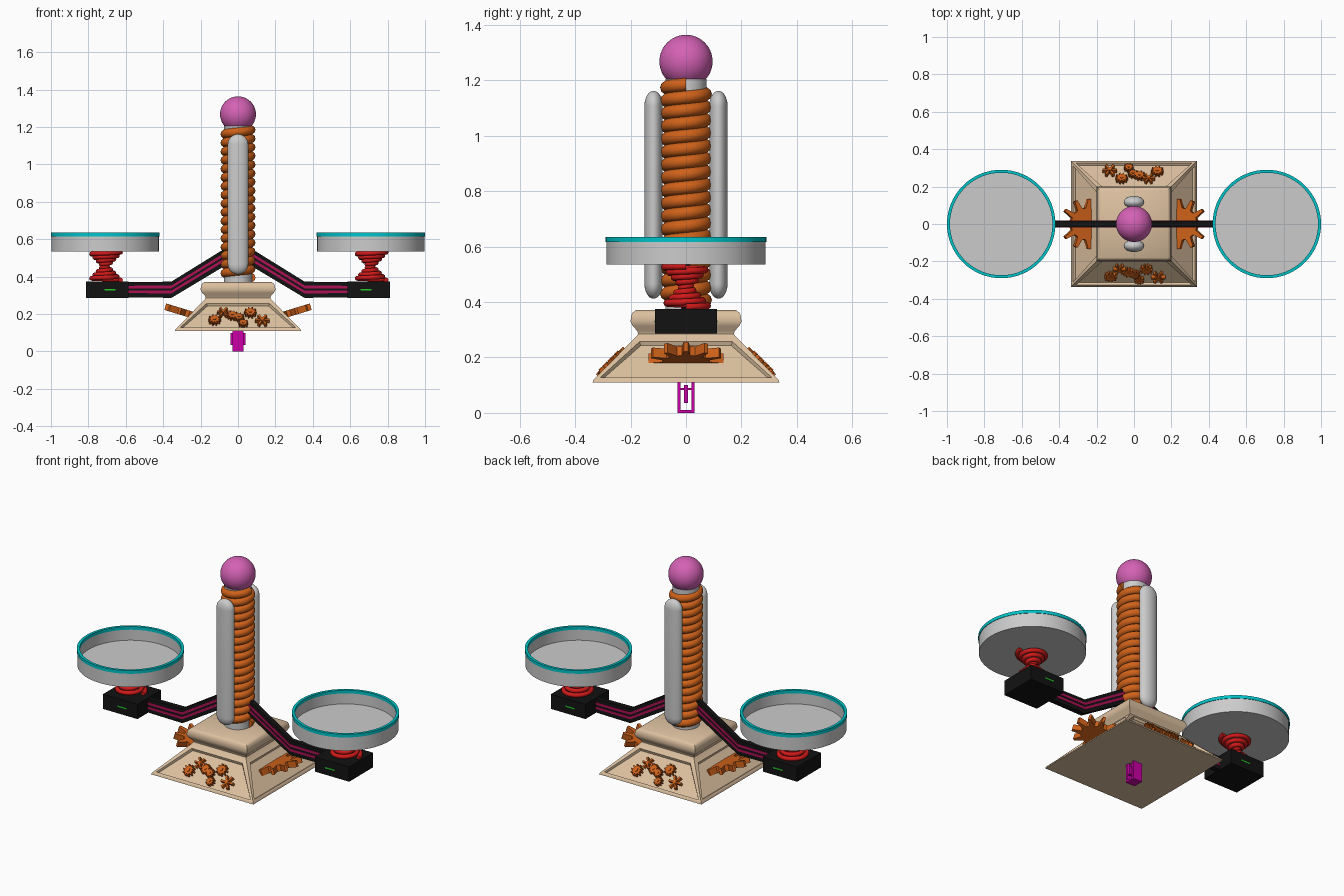
import bpy, bmesh
from math import sin, cos, pi, radians, hypot
from mathutils import Matrix, Vector

if "Cube" in bpy.data.objects:
    bpy.data.objects.remove(bpy.data.objects["Cube"])


def mat(name, r, g, b):
    m = bpy.data.materials.new(name)
    m.diffuse_color = (r, g, b, 1)
    m.use_nodes = True
    m.node_tree.nodes["Principled BSDF"].inputs["Base Color"].default_value = m.diffuse_color
    return m


TAN = mat("tan", 0.72, 0.53, 0.35)
ORANGE = mat("orange", 0.62, 0.12, 0.01)
PINK = mat("pink", 0.66, 0.12, 0.46)
BLACK = mat("black", 0.006, 0.006, 0.006)
RED = mat("red", 0.65, 0.01, 0.01)
CRIMSON = mat("crimson", 0.42, 0.005, 0.09)
CYAN = mat("cyan", 0.0, 0.55, 0.58)
GREEN = mat("green", 0.02, 0.6, 0.02)
MAGENTA = mat("magenta", 0.6, 0.0, 0.38)


def finish(name, bm, material=None, matrix=None, angle=40):
    bmesh.ops.recalc_face_normals(bm, faces=bm.faces)
    me = bpy.data.meshes.new(name)
    bm.to_mesh(me)
    bm.free()
    if matrix is not None:
        me.transform(matrix)
    me.shade_smooth()
    me.set_sharp_from_angle(angle=radians(angle))
    ob = bpy.data.objects.new(name, me)
    bpy.context.collection.objects.link(ob)
    if material:
        me.materials.append(material)
    return ob


def box(name, lo, hi, material=None):
    bm = bmesh.new()
    size = [b - a for a, b in zip(lo, hi)]
    mid = [(a + b) / 2 for a, b in zip(lo, hi)]
    bmesh.ops.create_cube(bm, size=1, matrix=Matrix.Translation(mid) @ Matrix.Diagonal((*size, 1)))
    return finish(name, bm, material)


def lathe(name, profile, material=None, matrix=None, seg=64):
    bm = bmesh.new()
    vs = [bm.verts.new((r, 0, z)) for r, z in profile]
    es = [bm.edges.new(p) for p in zip(vs, vs[1:])]
    bmesh.ops.spin(bm, geom=vs + es, cent=(0, 0, 0), axis=(0, 0, 1), angle=2 * pi, steps=seg)
    bmesh.ops.remove_doubles(bm, verts=bm.verts, dist=1e-5)
    return finish(name, bm, material, matrix)


def prism(name, outline, depth, material=None, matrix=None):
    """Extrude a flat XY outline symmetrically along local z."""
    bm = bmesh.new()
    f = bm.faces.new([bm.verts.new((x, y, -depth / 2)) for x, y in outline])
    ext = bmesh.ops.extrude_face_region(bm, geom=[f])["geom"]
    bmesh.ops.translate(bm, vec=(0, 0, depth), verts=[v for v in ext if isinstance(v, bmesh.types.BMVert)])
    return finish(name, bm, material, matrix)


def coil(name, center, z0, z1, turns, radius_at, wire, material, phase=0.0):
    """Tube swept along a helix; radius_at(t) gives the radius for t in 0..1."""
    n, sides = int(turns * 36), 10
    bm = bmesh.new()
    rings = []
    for i in range(n + 1):
        t = i / n
        a = 2 * pi * turns * t + phase
        out = Vector((cos(a), sin(a), 0))
        c = Vector((*center, z0 + (z1 - z0) * t)) + out * radius_at(t)
        rings.append([bm.verts.new(c + out * wire * cos(2 * pi * k / sides)
                                   + Vector((0, 0, wire * sin(2 * pi * k / sides)))) for k in range(sides)])
    for p, q in zip(rings, rings[1:]):
        for k in range(sides):
            bm.faces.new((p[k], p[(k + 1) % sides], q[(k + 1) % sides], q[k]))
    bm.faces.new(rings[0])
    bm.faces.new(rings[-1])
    return finish(name, bm, material)


def gear(name, teeth, r_in, r_out, tip, depth, matrix):
    pts = []
    for i in range(teeth):
        for f, r in ((-0.3, r_in), (-tip, r_out), (tip, r_out), (0.3, r_in)):
            a = 2 * pi * (i + f) / teeth
            pts.append((r * cos(a), r * sin(a)))
    return prism(name, pts, depth, ORANGE, matrix)


# Base: square rings with recessed panels on the sloping sides
profile = [(0.337, 0.11), (0.335, 0.118), (0.18, 0.275), (0.173, 0.285), (0.175, 0.295), (0.192, 0.313),
           (0.2, 0.33), (0.198, 0.35), (0.192, 0.362), (0.18, 0.371)]
bm = bmesh.new()
rings = [[bm.verts.new((sx * h, sy * h, z)) for sx, sy in ((-1, -1), (1, -1), (1, 1), (-1, 1))]
         for h, z in profile]
panels = []
for j, (p, q) in enumerate(zip(rings, rings[1:])):
    for k in range(4):
        f = bm.faces.new((p[k], p[(k + 1) % 4], q[(k + 1) % 4], q[k]))
        if j == 1:
            panels.append(f)
bm.faces.new(rings[0][::-1])
bm.faces.new(rings[-1])
bm.normal_update()
bmesh.ops.inset_individual(bm, faces=panels, thickness=0.028)
bmesh.ops.inset_individual(bm, faces=panels, thickness=0.008, depth=-0.014)
finish("base", bm, TAN)

# Small gear clusters on the front and back panels: x, z, radius, teeth
small = [(-0.125, 0.168, 0.034, 10), (-0.078, 0.208, 0.034, 6), (-0.03, 0.192, 0.03, 10), (0.005, 0.182, 0.027, 10),
         (0.028, 0.15, 0.026, 10), (0.066, 0.207, 0.034, 10), (0.13, 0.165, 0.04, 6)]
slope = radians(45)
for side, turn in (("front", 0), ("back", pi)):
    for i, (x, z, r, n) in enumerate(small):
        y = -(0.335 - (z - 0.118) * 0.155 / 0.157) + 0.004
        m = Matrix.Rotation(turn, 4, 'Z') @ Matrix.Translation((x, y, z)) @ Matrix.Rotation(slope, 4, 'X')
        gear(f"{side}_gear_{i + 1}", n, r * (0.68 if n > 6 else 0.35), r, 0.16, 0.022, m)
        gear(f"{side}_gear_hub_{i + 1}", 8, r * 0.28, r * 0.28, 0.2, 0.03, m)

# Large spiked gears through the left and right sides
for side, turn in (("right", 0), ("left", pi)):
    m = (Matrix.Rotation(turn, 4, 'Z') @ Matrix.Translation((0.26, 0, 0.2))
         @ Matrix.Rotation(radians(-17), 4, 'Y'))
    gear(f"{side}_large_gear", 11, 0.085, 0.135, 0.1, 0.036, m)

# Hanging open frame below the base
for s in (-1, 1):
    box("frame_upright", (-0.03, s * 0.025 - 0.006, 0), (0.03, s * 0.025 + 0.006, 0.112), MAGENTA)
    box("frame_ear", (s * 0.034 - 0.005, -0.008, 0.035), (s * 0.034 + 0.005, 0.008, 0.1), MAGENTA)
box("frame_floor", (-0.03, -0.03, 0), (0.03, 0.03, 0.01), MAGENTA)
box("frame_crossbar", (-0.03, -0.03, 0.082), (0.03, 0.03, 0.09), MAGENTA)
box("frame_core", (-0.034, -0.007, 0.035), (0.034, 0.007, 0.085), MAGENTA)

# Column, its coil, and the ball on top
lathe("column", [(0, 0.36), (0.074, 0.36), (0.074, 1.205), (0, 1.205)])
coil("column_coil", (0, 0), 0.395, 1.185, 17, lambda t: 0.069, 0.0245, ORANGE)
bm = bmesh.new()
bmesh.ops.create_uvsphere(bm, u_segments=48, v_segments=24, radius=0.096, matrix=Matrix.Translation((0, 0, 1.268)))
finish("ball", bm, PINK)

# Flattened capsules in front of and behind the column
R, N = 0.055, 10
cap = [(R * sin(pi / 2 * i / N), 0.412 + R - R * cos(pi / 2 * i / N)) for i in range(N + 1)]
cap += [(r, 1.574 - z) for r, z in reversed(cap)]
for name, s in (("front_capsule", -1), ("back_capsule", 1)):
    lathe(name, cap, None, Matrix.Translation((0, s * 0.117, 0)) @ Matrix.Diagonal((1, 0.6, 1, 1)), 32)

path = [(0.0, 0.547), (0.356, 0.33), (0.6, 0.33)]


def band(offset, half, s, x0=0.0):
    """Outline of a bent strip following the arm's centre line."""
    k = hypot(0.356, 0.217) / 0.356
    f = [k, (k + 1) / 2, 1]
    top = [(s * x, z + (offset + half) * g) for (x, z), g in zip(path, f)]
    bot = [(s * x, z + (offset - half) * g) for (x, z), g in zip(path, f)]
    return top + bot[::-1]


upright = Matrix.Rotation(pi / 2, 4, 'X')
for side, s in (("left", -1), ("right", 1)):
    cx = s * 0.71
    # Bent arm with inlaid strips
    prism(f"{side}_arm", band(0, 0.04, s), 0.03, BLACK, upright)
    for tag, off in (("upper", 0.014), ("lower", -0.011)):
        prism(f"{side}_arm_{tag}_strip", band(off, 0.007, s), 0.035, CRIMSON, upright)
    # Arm-end box with indicator lights front and back
    xa, xb = sorted((s * 0.585, s * 0.812))
    box(f"{side}_arm_box", (xa, -0.112, 0.287), (xb, 0.112, 0.375), BLACK)
    for t in (-1, 1):
        xl = s * 0.685
        ya, yb = sorted((t * 0.11, t * 0.114))
        box(f"{side}_light", (xl - 0.03, ya, 0.326), (xl + 0.03, yb, 0.334), GREEN)
    # Hourglass spring
    coil(f"{side}_spring", (cx, 0), 0.382, 0.53, 8, lambda t: 0.012 + 0.07 * abs(2 * t - 1), 0.0125, RED)
    # Shallow pan and its rim
    place = Matrix.Translation((cx, 0, 0))
    lathe(f"{side}_pan", [(0, 0.535), (0.287, 0.535), (0.287, 0.618), (0.275, 0.618), (0.275, 0.553), (0, 0.553)],
          None, place)
    lathe(f"{side}_pan_rim", [(0.274, 0.616), (0.29, 0.616), (0.29, 0.635), (0.274, 0.635), (0.274, 0.616)],
          CYAN, place)
